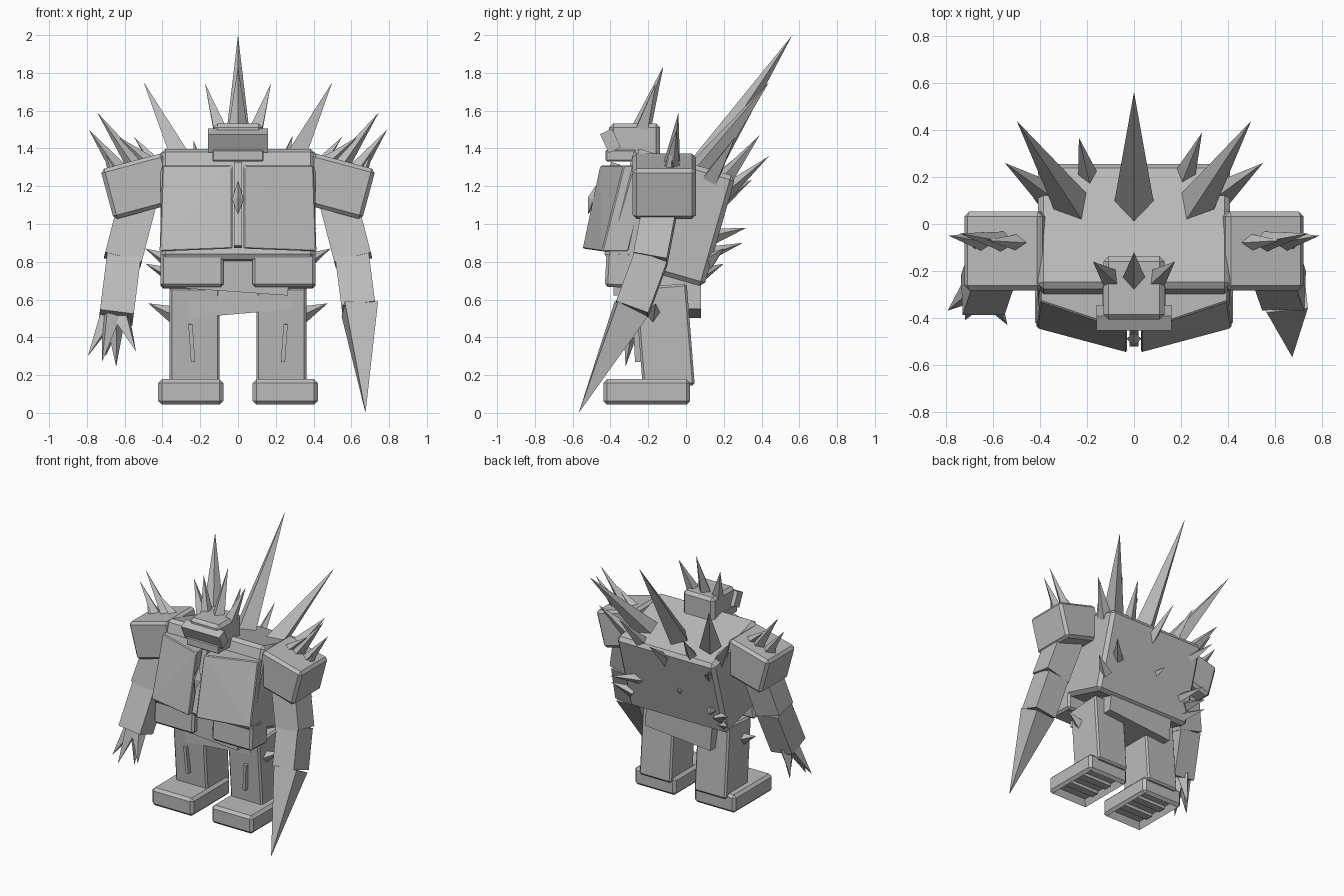
import bpy, bmesh, math
from mathutils import Vector, Matrix, Euler

if "Cube" in bpy.data.objects:
    bpy.data.objects.remove(bpy.data.objects["Cube"])

grey = bpy.data.materials.new("stone_grey")
grey.diffuse_color = (0.5, 0.5, 0.5, 1)
grey.use_nodes = True
grey.node_tree.nodes["Principled BSDF"].inputs["Base Color"].default_value = grey.diffuse_color


def finish(name, bm):
    bmesh.ops.recalc_face_normals(bm, faces=bm.faces)
    me = bpy.data.meshes.new(name)
    bm.to_mesh(me)
    bm.free()
    me.materials.append(grey)
    ob = bpy.data.objects.new(name, me)
    bpy.context.collection.objects.link(ob)
    return ob


def box(name, size, loc, rot=(0, 0, 0), bevel=0.0):
    """Chamfered box, rotation in degrees."""
    bm = bmesh.new()
    bmesh.ops.create_cube(bm, size=1)
    bmesh.ops.scale(bm, vec=size, verts=bm.verts)
    if bevel:
        bmesh.ops.bevel(bm, geom=bm.edges[:], offset=bevel, segments=1, affect='EDGES')
    r = Euler([math.radians(a) for a in rot]).to_matrix().to_4x4()
    bm.transform(Matrix.Translation(loc) @ r)
    return finish(name, bm)


def limb(name, a, b, wx, wy):
    """Box running from point a to point b."""
    a, b = Vector(a), Vector(b)
    d = b - a
    z = -d.normalized()
    y = (Vector((0, 1, 0)) - z * z.y).normalized()
    x = y.cross(z)
    bm = bmesh.new()
    bmesh.ops.create_cube(bm, size=1)
    bmesh.ops.scale(bm, vec=(wx, wy, d.length), verts=bm.verts)
    m = Matrix((x, y, z)).transposed().to_4x4()
    bm.transform(Matrix.Translation((a + b) / 2) @ m)
    return finish(name, bm)


def plate(name, quad, depth, bevel):
    """Slab whose front is the given quad, pushed back along y."""
    bm = bmesh.new()
    for p in quad:
        bm.verts.new(p)
        bm.verts.new((p[0], p[1] + depth, p[2]))
    bmesh.ops.convex_hull(bm, input=bm.verts)
    bmesh.ops.dissolve_limit(bm, angle_limit=0.05, verts=bm.verts, edges=bm.edges)
    bmesh.ops.bevel(bm, geom=bm.edges[:], offset=bevel, segments=1, affect='EDGES')
    return finish(name, bm)


def spike(name, base, tip, r, turn=0):
    """Four-sided pyramid from base centre to tip."""
    base, tip = Vector(base), Vector(tip)
    d = tip - base
    bm = bmesh.new()
    bmesh.ops.create_cone(bm, cap_ends=True, segments=4, radius1=r, radius2=0, depth=d.length)
    bm.transform(Matrix.Translation((base + tip) / 2)
                 @ d.to_track_quat('Z', 'Y').to_matrix().to_4x4()
                 @ Matrix.Rotation(math.radians(turn), 4, 'Z'))
    bmesh.ops.remove_doubles(bm, verts=bm.verts, dist=1e-5)
    return finish(name, bm)


LEAN = -16
# Torso, waist band and pelvis
box("torso", (0.82, 0.555, 0.61), (0, -0.088, 1.035), (LEAN, 0, 0), 0.025)
box("waist_band", (0.54, 0.2, 0.17), (0.0, -0.285, 0.725), (0, 4, 0))
box("pelvis", (0.55, 0.345, 0.24), (0.005, -0.092, 0.645), (0, -5, 0))

# Head with slanted brow and jaw
box("head", (0.26, 0.27, 0.19), (0, -0.272, 1.438), bevel=0.022)
box("brow", (0.32, 0.07, 0.11), (0, -0.4, 1.44), (25, 0, 0))
box("jaw", (0.27, 0.16, 0.06), (0, -0.345, 1.362), bevel=0.006)
spike("head_spike_middle", (0, -0.245, 1.48), (0, -0.12, 1.835), 0.055)
for s in (-1, 1):
    spike("head_spike_side", (0.09 * s, -0.24, 1.48), (0.175 * s, -0.16, 1.745), 0.05)

# Seam ornament between the chest plates
box("chest_seam", (0.04, 0.05, 0.46), (0, -0.435, 1.10), (LEAN, 0, 0))
spike("seam_thorn_up", (0, -0.49, 1.13), (0, -0.46, 1.23), 0.032)
spike("seam_thorn_down", (0, -0.49, 1.13), (0, -0.52, 1.05), 0.032)

for s in (-1, 1):
    # Chest plate, proud at the inner edge, and belly pad
    plate("chest_plate", [(0.03 * s, -0.455, 1.31), (0.40 * s, -0.33, 1.31),
                          (0.415 * s, -0.445, 0.855), (0.03 * s, -0.548, 0.87)], 0.14, 0.006)
    box("belly_pad", (0.335, 0.2, 0.19), (0.243 * s, -0.325, 0.758), (-3, 0, 0), 0.015)

    # Shoulder block and arm
    box("shoulder", (0.345, 0.335, 0.275), (0.526 * s, -0.115, 1.20), (0, 15 * s, 0), 0.02)
    limb("upper_arm", (0.53 * s, -0.13, 1.12), (0.61 * s, -0.19, 0.81), 0.2, 0.18)
    end = (0.64 * s, -0.285, 0.55) if s > 0 else (-0.645, -0.303, 0.505)
    limb("forearm", (0.605 * s, -0.185, 0.82), end, 0.18, 0.18)

    # Shoulder spikes
    for bx, by, bz, tx, ty, tz, r in (
            (0.61, -0.08, 1.26, 0.79, -0.05, 1.50, 0.05),
            (0.53, -0.08, 1.29, 0.745, -0.04, 1.59, 0.05),
            (0.65, -0.09, 1.25, 0.72, -0.07, 1.42, 0.035),
            (0.46, -0.08, 1.31, 0.63, -0.07, 1.46, 0.045)):
        spike("shoulder_spike", (bx * s, by, bz), (tx * s, ty, tz), r)

    # Leg with shin ridge and thigh thorn
    box("leg", (0.265, 0.275, 0.54), (0.23 * s, -0.112, 0.405), (4.5, 0, 0), 0.012)
    box("shin_ridge", (0.022, 0.03, 0.2), (0.245 * s, -0.26, 0.37), (3, 4 * s, 0))
    spike("thigh_thorn", (0.33 * s, -0.18, 0.515), (0.475 * s, -0.16, 0.58), 0.05)

    # Foot with a hollow, barred sole
    foot = box("foot", (0.345, 0.46, 0.135), (0.25 * s, -0.208, 0.111), bevel=0.02)
    bm = bmesh.new()
    bm.from_mesh(foot.data)
    sole = min(bm.faces, key=lambda f: f.calc_center_median().z)
    bmesh.ops.inset_region(bm, faces=[sole], thickness=0.03)
    bmesh.ops.translate(bm, verts=sole.verts, vec=(0, 0, 0.05))
    bm.to_mesh(foot.data)
    bm.free()
    for y in (-0.28, -0.14):
        box("sole_bar", (0.25, 0.06, 0.03), (0.25 * s, y, 0.085))

    # Spikes on the upper back and flank
    spike("back_spike_long", (0.25 * s, 0.06, 1.25), (0.5 * s, 0.44, 1.752), 0.085)
    spike("back_spike_outer", (0.36 * s, 0.12, 1.22), (0.55 * s, 0.26, 1.46), 0.06)
    spike("flank_spike", (0.36 * s, 0.12, 0.80), (0.49 * s, 0.2, 0.87), 0.045)

spike("back_spike_short", (0.21, 0.19, 1.22), (0.29, 0.39, 1.47), 0.05)
spike("back_spike_short", (-0.19, 0.18, 1.22), (-0.235, 0.368, 1.44), 0.05)
spike("back_spike_middle", (0, 0.06, 1.24), (0, 0.563, 2.0), 0.09)

# Thorns on the flat of the back
for x, y, z, tx, ty, tz, r in (
        (0.02, 0.2, 1.16, 0.0, 0.44, 1.36, 0.045),
        (-0.32, 0.18, 1.12, -0.43, 0.35, 1.235, 0.045),
        (0.26, 0.13, 0.93, 0.42, 0.32, 0.98, 0.045),
        (-0.30, 0.11, 0.84, -0.40, 0.30, 0.90, 0.04),
        (-0.06, 0.13, 0.93, -0.09, 0.24, 0.97, 0.035),
        (-0.36, 0.08, 0.73, -0.49, 0.2, 0.79, 0.04)):
    spike("back_thorn", (x, y, z), (tx, ty, tz), r)

# Lance on the right arm
spike("lance", (0.645, -0.29, 0.55), (0.675, -0.568, 0.0), 0.125, 45)

# Claws on the left hand
for bx, by, tx, ty, tz in ((-0.69, -0.28, -0.795, -0.37, 0.30), (-0.67, -0.31, -0.72, -0.41, 0.27),
                           (-0.65, -0.28, -0.645, -0.32, 0.245), (-0.62, -0.3, -0.54, -0.43, 0.325),
                           (-0.66, -0.25, -0.70, -0.25, 0.30)):
    spike("claw", (bx, by, 0.51), (tx, ty, tz), 0.055)
